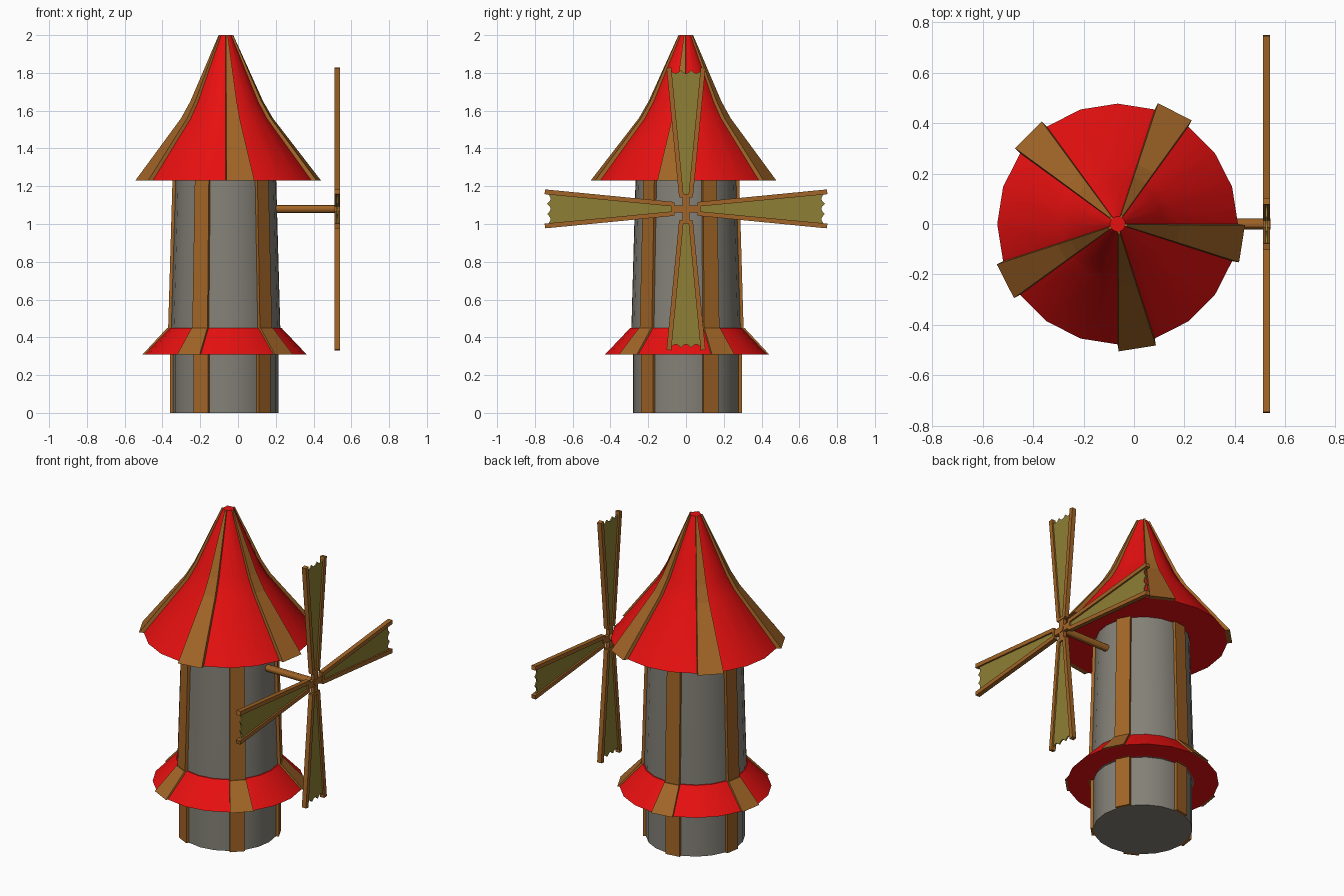
import bpy, bmesh, math
from mathutils import Matrix, Vector

if "Cube" in bpy.data.objects:
    bpy.data.objects.remove(bpy.data.objects["Cube"])

SIDES = 20
STEP = 2 * math.pi / SIDES
CX = -0.065                      # tower axis
HUB = Vector((0.525, 0, 1.08))   # centre of the sails


def material(name, rgb):
    m = bpy.data.materials.new(name)
    m.diffuse_color = (*rgb, 1)
    m.use_nodes = True
    m.node_tree.nodes["Principled BSDF"].inputs["Base Color"].default_value = m.diffuse_color
    return m


RED = material("red_tiles", (0.8, 0.005, 0.005))
WOOD = material("wood", (0.36, 0.13, 0.02))
SAIL = material("sail_cloth", (0.27, 0.21, 0.035))
STONE = material("stone", (0.23, 0.22, 0.185))


def finish(bm, name, mat, smooth=False):
    bmesh.ops.recalc_face_normals(bm, faces=bm.faces)
    me = bpy.data.meshes.new(name)
    bm.to_mesh(me)
    bm.free()
    me.materials.append(mat)
    if smooth:
        me.shade_smooth()
        me.set_sharp_from_angle(angle=math.radians(30))
    ob = bpy.data.objects.new(name, me)
    bpy.context.collection.objects.link(ob)
    return ob


def bridge(bm, rings):
    """Join rings of verts into a closed solid."""
    n = len(rings[0])
    for a, b in zip(rings, rings[1:]):
        for i in range(n):
            j = (i + 1) % n
            bm.faces.new((a[i], a[j], b[j], b[i]))
    bm.faces.new(rings[0][::-1])
    bm.faces.new(rings[-1])


def rim(r, z, i):
    return Vector((CX + r * math.cos(i * STEP), r * math.sin(i * STEP), z))


def lathe(name, profile, mat):
    bm = bmesh.new()
    bridge(bm, [[bm.verts.new(rim(r, z, i)) for i in range(SIDES)]
                for z, r, _ in profile])
    return finish(bm, name, mat, True)


def battens(name, profile, first):
    """Five raised strips, each over one side of the lathed shape."""
    bm = bmesh.new()
    for k in range(first, first + SIDES, 4):
        a = (k + 0.5) * STEP
        out = Vector((math.cos(a), math.sin(a), 0))
        rings = []
        for z, r, off in profile:
            p, q = rim(r, z, k), rim(r, z, k + 1)
            pts = (p - out * 0.003, q - out * 0.003, q + out * off, p + out * off)
            rings.append([bm.verts.new(v) for v in pts])
        bridge(bm, rings)
    return finish(bm, name, WOOD)


# Tower, skirt and roof: profile rows are height, radius, batten offset
base = [(0, 0.279, 0.017), (0.33, 0.279, 0.017)]
tower = [(0.31, 0.29, 0.017), (0.45, 0.288, 0.017), (1.235, 0.265, 0.017)]
skirt = [(0.31, 0.428, 0.012), (0.45, 0.295, 0.015)]
roof = [(1.23, 0.477, 0.028), (1.56, 0.228, 0.022), (1.65, 0.179, 0.019),
        (2.0, 0.03, 0.01)]
lathe("tower_base", base, STONE)
lathe("tower_wall", tower, STONE)
lathe("skirt", skirt, RED)
lathe("roof", roof, RED)
battens("base_beams", base, 1)
battens("tower_beams", tower, 1)
battens("skirt_beams", skirt, 1)
battens("roof_beams", roof, 3)

# Axle
bm = bmesh.new()
bmesh.ops.create_cone(bm, cap_ends=True, segments=12, radius1=0.021, radius2=0.021,
                      depth=0.38, matrix=Matrix.Translation((0.35, 0, 1.08))
                      @ Matrix.Rotation(math.pi / 2, 4, 'Y'))
finish(bm, "axle", WOOD, True)


def plates(name, outlines, thick, mat):
    """Flat (y, z) outlines, given thickness along x, repeated four times round the hub."""
    bm = bmesh.new()
    for k in range(4):
        rot = Matrix.Rotation(k * math.pi / 2, 3, 'X')
        for pts in outlines:
            bridge(bm, [[bm.verts.new(HUB + rot @ Vector((x, y, z))) for y, z in pts]
                        for x in (-thick / 2, thick / 2)])
    return finish(bm, name, mat)


# Sail frames: two splayed bars, a short foot and a hub spoke per blade
bars = [[(s * 0.013, 0.07), (s * 0.037, 0.067), (s * 0.103, 0.745), (s * 0.078, 0.749)]
        for s in (-1, 1)]
foot = [(-0.034, 0.06), (0.034, 0.06), (0.034, 0.078), (-0.034, 0.078)]
spoke = [(-0.019, 0), (0.019, 0), (0.019, 0.065), (-0.019, 0.065)]
plates("sail_frames", bars + [foot], 0.028, WOOD)
plates("hub_spokes", [spoke], 0.022, WOOD)

# Cloth with a scalloped outer edge
edge = [(0.082 - 0.164 * i / 18, 0.735 - 0.018 * abs(math.sin(i * math.pi / 6)))
        for i in range(19)]
plates("sails", [[(-0.022, 0.07), (0.022, 0.07)] + edge], 0.008, SAIL)
